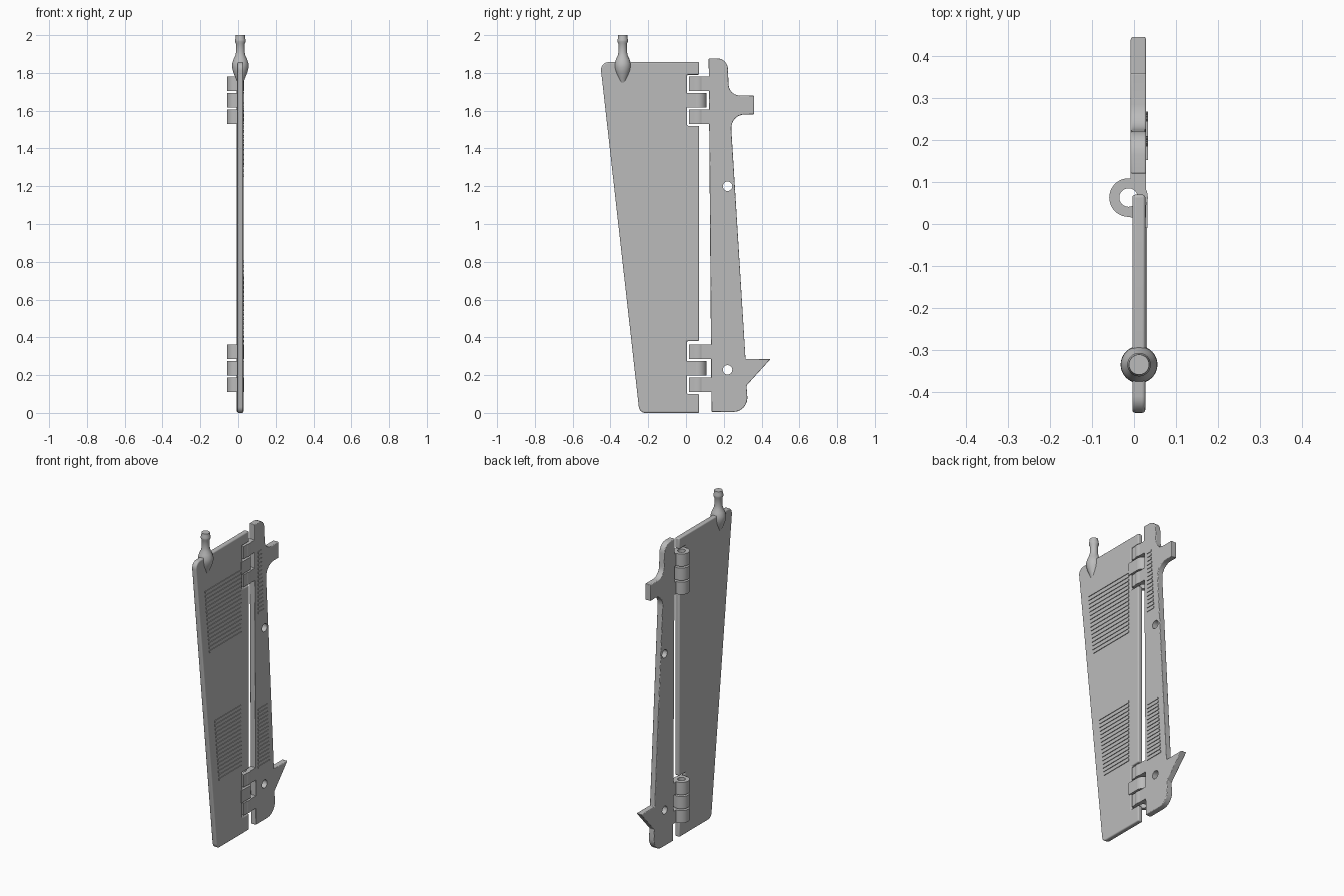
import bpy, bmesh, math

if "Cube" in bpy.data.objects:
    bpy.data.objects.remove(bpy.data.objects["Cube"])

grey = bpy.data.materials.new("plain grey")
grey.diffuse_color = (0.5, 0.5, 0.5, 1)
grey.use_nodes = True
grey.node_tree.nodes["Principled BSDF"].inputs["Base Color"].default_value = grey.diffuse_color


def finish(name, bm):
    bmesh.ops.recalc_face_normals(bm, faces=bm.faces)
    me = bpy.data.meshes.new(name)
    bm.to_mesh(me)
    bm.free()
    ob = bpy.data.objects.new(name, me)
    bpy.context.collection.objects.link(ob)
    me.materials.append(grey)
    return ob


def arc(cy, cz, r, a0, a1, n=6):
    """Points of an arc in the y-z plane, angles in degrees."""
    return [(cy + r * math.cos(math.radians(a0 + (a1 - a0) * i / n)),
             cz + r * math.sin(math.radians(a0 + (a1 - a0) * i / n))) for i in range(n + 1)]


def plate(name, pts, x0, x1, bevel=0.0):
    """Extrude a y-z outline along x, with optional rounded edges."""
    bm = bmesh.new()
    f = bm.faces.new([bm.verts.new((x0, y, z)) for y, z in pts])
    ext = bmesh.ops.extrude_face_region(bm, geom=[f])["geom"]
    for v in ext:
        if isinstance(v, bmesh.types.BMVert):
            v.co.x = x1
    ob = finish(name, bm)
    if bevel:
        m = ob.modifiers.new("round", "BEVEL")
        m.width, m.segments, m.limit_method = bevel, 3, "ANGLE"
        m.angle_limit = math.radians(40)
    return ob


def rect(y0, y1, z0, z1):
    return [(y0, z0), (y1, z0), (y1, z1), (y0, z1)]


def cylinder(name, x, y, z, r, depth, axis="Z"):
    bpy.ops.mesh.primitive_cylinder_add(vertices=40, radius=r, depth=depth, location=(x, y, z),
                                        rotation=(0, math.pi / 2, 0) if axis == "X" else (0, 0, 0))
    ob = bpy.context.object
    ob.name = name
    ob.data.materials.append(grey)
    return ob


def smooth(ob):
    bpy.ops.object.select_all(action="DESELECT")
    ob.select_set(True)
    bpy.context.view_layer.objects.active = ob
    bpy.ops.object.shade_smooth_by_angle(angle=math.radians(35))


def cut(ob, cutter):
    m = ob.modifiers.new("hole", "BOOLEAN")
    m.operation, m.object, m.solver = "DIFFERENCE", cutter, "EXACT"
    cutter.hide_render = True
    cutter.hide_viewport = True


# Wide tapered leaf with two hinge notches
leaf_pts = (arc(-0.215, 0.035, 0.035, 187, 270)
            + [(0.07, 0), (0.07, 0.10), (0.005, 0.10), (0.005, 0.38), (0.07, 0.38),
               (0.07, 1.52), (0.005, 1.52), (0.005, 1.79), (0.07, 1.79), (0.07, 1.857)]
            + arc(-0.41, 1.817, 0.04, 90, 187))
smooth(plate("wide_leaf", leaf_pts, -0.004, 0.027, 0.007))

# Narrow leaf with a square tab on top and a pointed hook below
strip_pts = ([(0.135, 0.005)] + arc(0.25, 0.08, 0.075, 270, 360)
             + [(0.32, 0.145), (0.447, 0.285), (0.315, 0.285), (0.24, 1.50)]
             + arc(0.31, 1.51, 0.07, 180, 90)
             + [(0.36, 1.58), (0.36, 1.68)]
             + arc(0.285, 1.74, 0.06, 270, 180)
             + arc(0.165, 1.82, 0.057, 0, 90)
             + [(0.12, 1.877)])
strip = plate("narrow_leaf", strip_pts, -0.008, 0.029, 0.004)
for z in (0.228, 1.20):
    cut(strip, cylinder("screw_hole_cutter", 0.01, 0.22, z, 0.025, 0.2, "X"))
smooth(strip)

# Hinge knuckles: outer pair on the narrow leaf, middle one on the wide leaf
HX, HY = -0.013, 0.063
bore = cylinder("pin_bore_cutter", HX, HY, 1.0, 0.022, 3)
for base in (0.11, 1.53):
    for i in range(3):
        z0 = base + i * 0.0875
        z1 = z0 + 0.077
        barrel = cylinder("hinge_knuckle", HX, HY, (z0 + z1) / 2, 0.046, z1 - z0)
        if i == 1:
            arm = plate("wide_leaf_arm", rect(-0.01, HY, z0, z1), 0.0, 0.032)
        else:
            arm = plate("narrow_leaf_arm", rect(0.015, 0.15, z0, z1), -0.008, 0.029)
        for part in (barrel, arm):
            cut(part, bore)
            smooth(part)


# Grip ribs on the +x faces
def ribs(name, z0, z1, left, right, x):
    n = 16
    pitch = (z1 - z0) / n
    bm = bmesh.new()
    for i in range(n):
        a = z0 + i * pitch
        b = a + pitch * 0.5
        res = bmesh.ops.create_cube(bm, size=1)["verts"]
        for v in res:
            z = a if v.co.z < 0 else b
            y = left(z) if v.co.y < 0 else right(z)
            v.co = (x - 0.003 if v.co.x < 0 else x + 0.004, y, z)
    finish(name, bm)


def leaf_left(z):
    return -0.18 - 0.113 * z


def strip_right(z):
    return 0.305 - 0.0617 * z


for z0, z1 in ((0.42, 0.82), (1.25, 1.66)):
    ribs("wide_leaf_ribs", z0, z1, leaf_left, lambda z: -0.01, 0.027)
for z0, z1 in ((0.35, 0.73), (1.31, 1.71)):
    ribs("narrow_leaf_ribs", z0, z1, lambda z: 0.153, lambda z: strip_right(z) - 0.015, 0.029)

# Turned nozzle with a collar and a pointed base
profile = [(0, 1.71), (0.012, 1.74), (0.026, 1.775), (0.038, 1.805), (0.044, 1.83), (0.043, 1.85),
           (0.036, 1.872), (0.027, 1.89), (0.023, 1.91), (0.023, 1.955), (0.028, 1.965),
           (0.028, 1.975), (0.025, 1.985), (0.024, 2.0), (0, 2.0)]
bm = bmesh.new()
vs = [bm.verts.new((0.012 + r, -0.335, z)) for r, z in profile]
es = [bm.edges.new(p) for p in zip(vs, vs[1:])]
bmesh.ops.spin(bm, geom=vs + es, cent=(0.012, -0.335, 0), axis=(0, 0, 1),
               angle=math.tau, steps=32)
bmesh.ops.remove_doubles(bm, verts=bm.verts, dist=0.0001)
smooth(finish("nozzle", bm))
